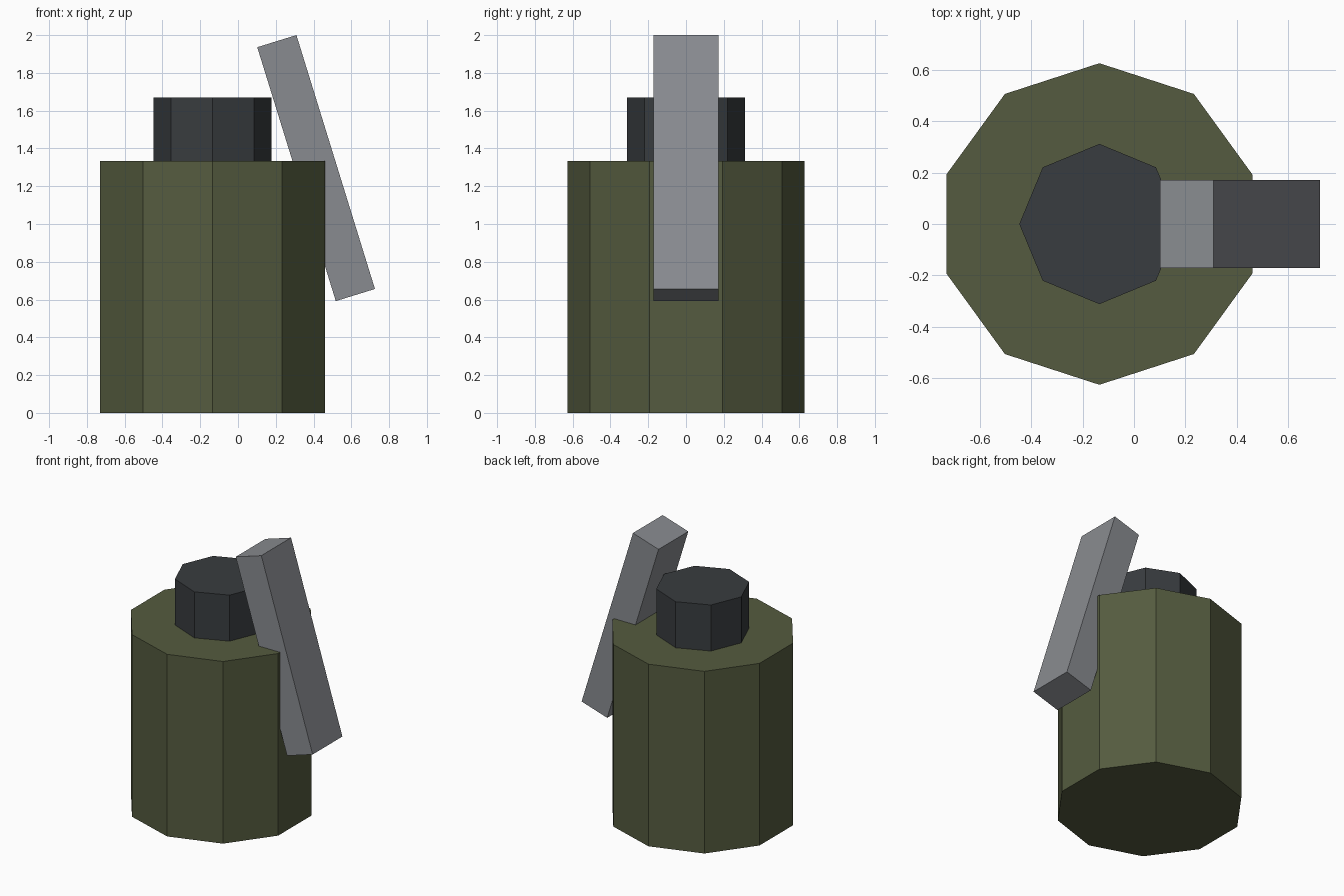
import bpy

if "Cube" in bpy.data.objects:
    bpy.data.objects.remove(bpy.data.objects["Cube"])

AXIS_X = -0.135  # centre line of the body and cap


def paint(obj, name, color):
    mat = bpy.data.materials.new(name)
    mat.diffuse_color = (*color, 1)
    mat.use_nodes = True
    mat.node_tree.nodes["Principled BSDF"].inputs["Base Color"].default_value = mat.diffuse_color
    obj.data.materials.append(mat)


def prism(name, sides, radius, z0, z1):
    bpy.ops.mesh.primitive_cylinder_add(
        vertices=sides, radius=radius, depth=z1 - z0,
        location=(AXIS_X, 0, (z0 + z1) / 2))
    obj = bpy.context.object
    obj.name = name
    return obj


# ten-sided canister body
body = prism("body", 10, 0.627, 0, 1.333)
paint(body, "olive", (0.09, 0.105, 0.05))

# eight-sided cap on top
cap = prism("cap", 8, 0.3125, 1.333, 1.67)
paint(cap, "dark_metal", (0.04, 0.045, 0.05))

# slanted lever leaning against the side
bpy.ops.mesh.primitive_cube_add(size=1, location=(0.4135, 0, 1.296),
                                rotation=(0, -0.3, 0))
lever = bpy.context.object
lever.name = "lever"
lever.scale = (0.217, 0.344, 1.407)
bpy.ops.object.transform_apply(location=False, rotation=False, scale=True)
paint(lever, "grey_metal", (0.25, 0.26, 0.28))
